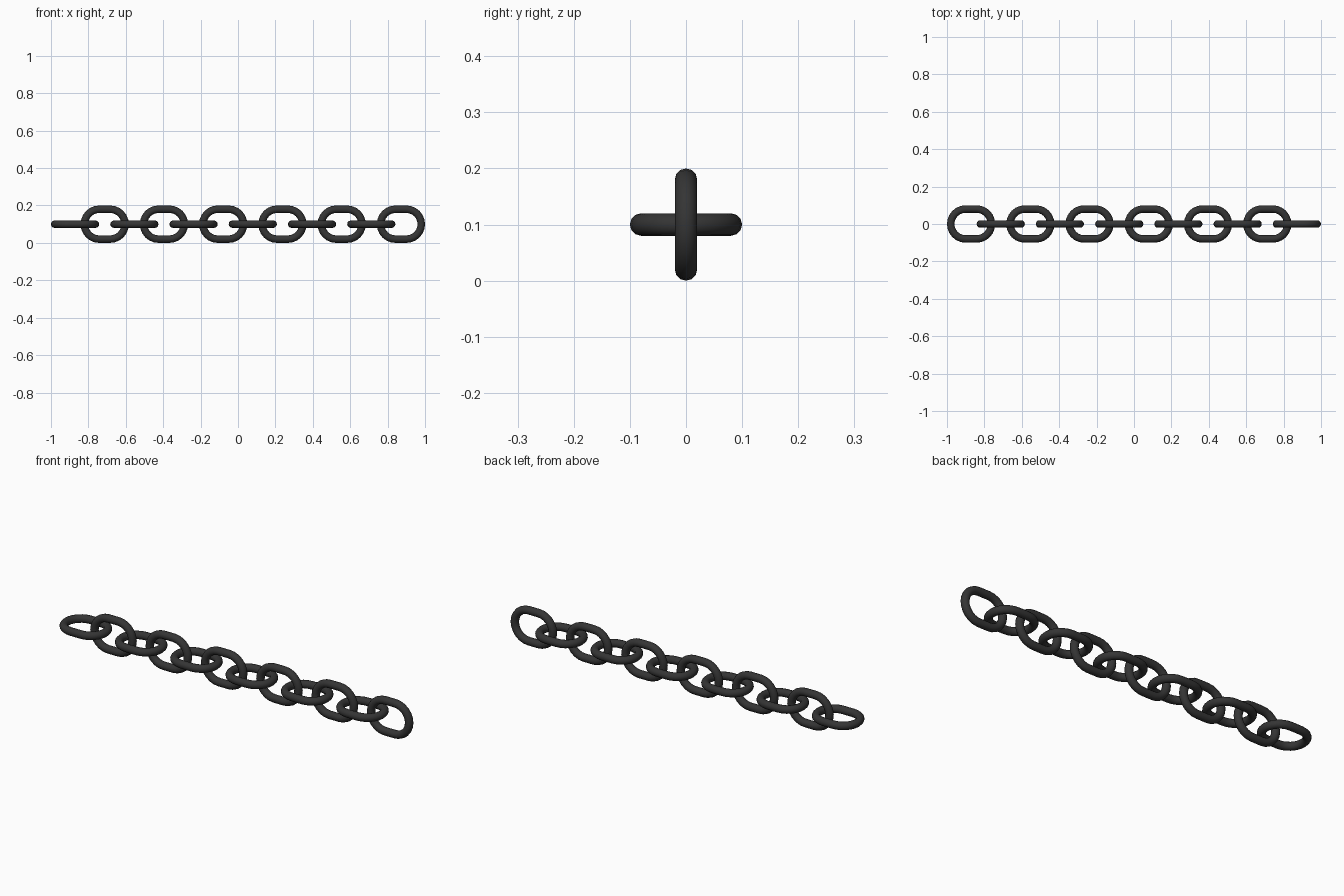
import bpy, math
from mathutils import Vector

if "Cube" in bpy.data.objects:
    bpy.data.objects.remove(bpy.data.objects["Cube"])

COUNT, LENGTH, WIDTH, TUBE = 12, 0.258, 0.2, 0.02
PITCH = (2 - LENGTH) / (COUNT - 1)
ARC, SIDES = 12, 12

mat = bpy.data.materials.new("dark_iron")
mat.diffuse_color = (0.035, 0.035, 0.035, 1)
mat.use_nodes = True
mat.node_tree.nodes["Principled BSDF"].inputs["Base Color"].default_value = mat.diffuse_color


def link_mesh():
    # Round bar swept around a stadium-shaped loop
    r = WIDTH / 2 - TUBE
    half = LENGTH / 2 - WIDTH / 2
    rings = []
    for end, start in ((half, -math.pi / 2), (-half, math.pi / 2)):
        for i in range(ARC + 1):
            a = start + math.pi * i / ARC
            n = Vector((math.cos(a), math.sin(a), 0))
            rings.append((Vector((end, 0, 0)) + n * r, n))
    verts = []
    for c, n in rings:
        for j in range(SIDES):
            t = 2 * math.pi * j / SIDES
            verts.append(c + n * TUBE * math.cos(t) + Vector((0, 0, TUBE * math.sin(t))))
    m = len(rings)
    faces = [(i * SIDES + j, (i + 1) % m * SIDES + j,
              (i + 1) % m * SIDES + (j + 1) % SIDES, i * SIDES + (j + 1) % SIDES)
             for i in range(m) for j in range(SIDES)]
    me = bpy.data.meshes.new("chain_link")
    me.from_pydata(verts, [], faces)
    me.shade_smooth()
    me.materials.append(mat)
    return me


# Chain: links alternate between lying flat and standing upright
mesh = link_mesh()
for k in range(COUNT):
    ob = bpy.data.objects.new(f"chain_link_{k + 1}", mesh)
    ob.location = (-1 + LENGTH / 2 + k * PITCH, 0, WIDTH / 2)
    ob.rotation_euler.x = math.pi / 2 * (k % 2)
    bpy.context.collection.objects.link(ob)
